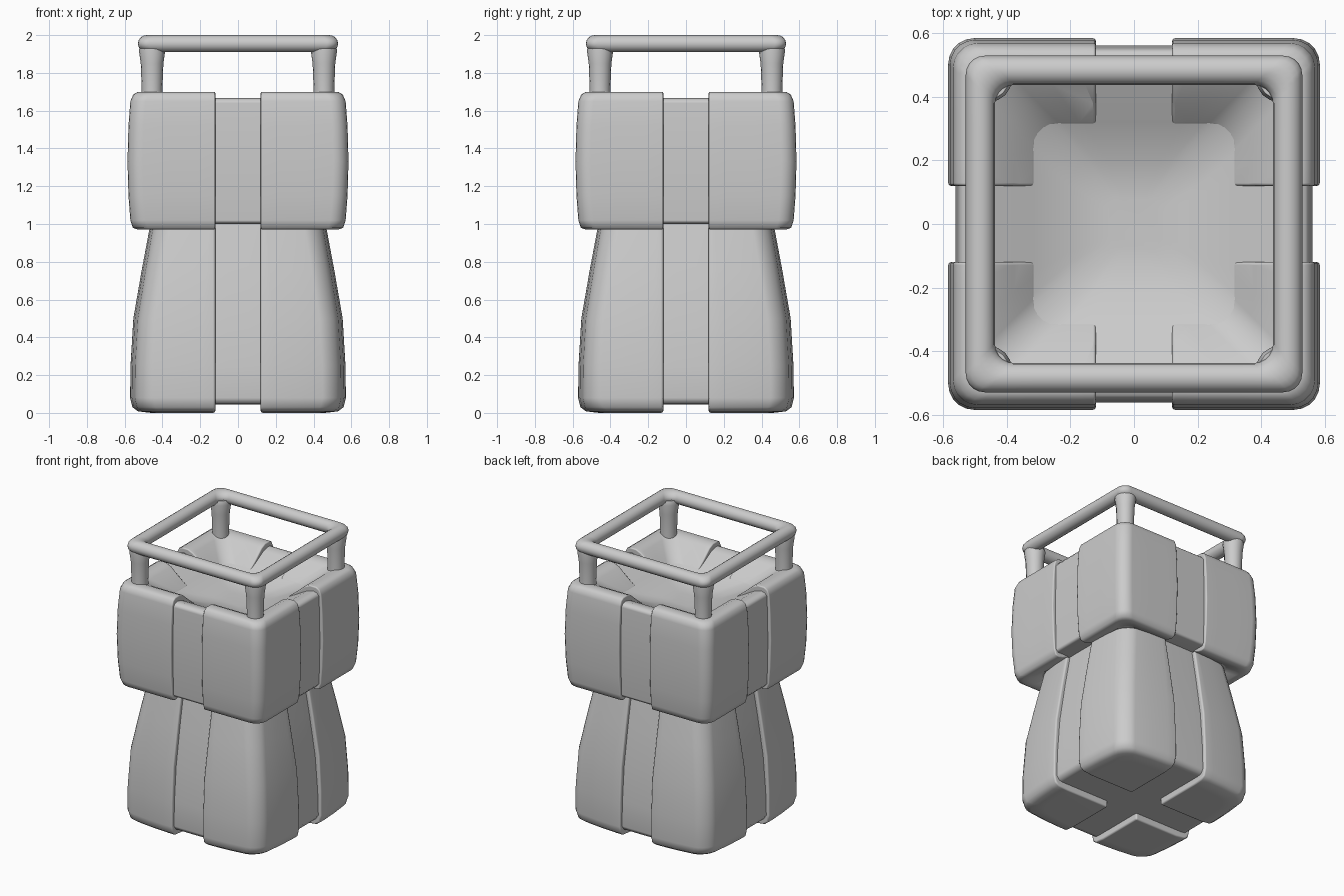
import bpy, bmesh, math
from mathutils import Vector

cube = bpy.data.objects.get("Cube")
if cube:
    bpy.data.objects.remove(cube, do_unlink=True)

GREY = (0.6, 0.6, 0.6, 1)
metal = bpy.data.materials.new("plain grey")
metal.use_nodes = True
metal.diffuse_color = GREY
metal.node_tree.nodes["Principled BSDF"].inputs["Base Color"].default_value = GREY
GAP = 0.12


def square_ring(r, corner, bow, steps=5, side=7):
    """Outline of a rounded square with half width r, its sides bowed toward the corners."""
    c = r - corner
    arc = [math.pi / 2 * i / steps for i in range(steps + 1)]
    quarter = [(c + corner * math.cos(a), c + corner * math.sin(a)) for a in arc]
    quarter += [(c * (1 - 2 * k / side), r) for k in range(1, side)]

    def pull(v, across):
        t = max(0, abs(across) / r - 0.2) / 0.8
        return v * (1 - bow * t * t)

    pts = []
    for q in range(4):
        pts += [(pull(x, y), pull(y, x)) for x, y in quarter]
        quarter = [(-y, x) for x, y in quarter]
    return pts


def skin(bm, outlines, closed=False):
    """Join equal outlines of 3D points into one surface."""
    rings = [[bm.verts.new(p) for p in outline] for outline in outlines]
    pairs = list(zip(rings, rings[1:]))
    if closed:
        pairs.append((rings[-1], rings[0]))
    else:
        bm.faces.new(rings[0][::-1])
        bm.faces.new(rings[-1])
    for low, high in pairs:
        n = len(low)
        for i in range(n):
            j = (i + 1) % n
            bm.faces.new((low[i], low[j], high[j], high[i]))
    return bm


def loft(profile, corner, closed=False, bow=0):
    """Skin rounded squares along (half width, height) pairs."""
    return skin(bmesh.new(), [[(x, y, z) for x, y in square_ring(r, min(corner, r * 0.4), bow)]
                              for r, z in profile], closed)


def finish(bm, name, mirrored=False):
    bmesh.ops.recalc_face_normals(bm, faces=bm.faces)
    mesh = bpy.data.meshes.new(name)
    bm.to_mesh(mesh)
    bm.free()
    obj = bpy.data.objects.new(name, mesh)
    bpy.context.collection.objects.link(obj)
    mesh.materials.append(metal)
    bpy.ops.object.select_all(action='DESELECT')
    obj.select_set(True)
    bpy.context.view_layer.objects.active = obj
    bpy.ops.object.shade_smooth_by_angle(angle=math.radians(60))
    if mirrored:
        mod = obj.modifiers.new("four corners", 'MIRROR')
        mod.use_axis = (True, True, False)
        mod.use_mirror_merge = False
    weighted = obj.modifiers.new("even shading", 'WEIGHTED_NORMAL')
    weighted.keep_sharp = True


def corner_pads(bm, name):
    """Keep one corner of a lofted shell, cap and round its cut sides, then mirror."""
    for axis in (Vector((1, 0, 0)), Vector((0, 1, 0))):
        geom = bm.verts[:] + bm.edges[:] + bm.faces[:]
        cut = bmesh.ops.bisect_plane(bm, geom=geom, plane_co=axis * GAP,
                                     plane_no=axis, clear_inner=True)
        edges = [e for e in cut["geom_cut"] if isinstance(e, bmesh.types.BMEdge)]
        bmesh.ops.edgenet_fill(bm, edges=edges)
    bmesh.ops.recalc_face_normals(bm, faces=bm.faces)
    sharp = [e for e in bm.edges if len(e.link_faces) == 2
             and e.calc_face_angle() > math.radians(65)]
    bmesh.ops.bevel(bm, geom=sharp, offset=0.012, segments=2, affect='EDGES',
                    profile=0.5, clamp_overlap=True)
    finish(bm, name, mirrored=True)


# Recessed lower body, seen between the lower pads
finish(loft([(0.50, 0.045), (0.53, 0.05), (0.55, 0.08), (0.545, 0.25), (0.525, 0.5),
             (0.48, 0.78), (0.43, 1.05)], 0.09, bow=0.07), "lower_core")

# Recessed upper body with the shallow basin in its top
finish(loft([(0.40, 1.0), (0.54, 1.0), (0.555, 1.02), (0.562, 1.33), (0.555, 1.64),
             (0.54, 1.66), (0.51, 1.668), (0.46, 1.655), (0.32, 1.578), (0.20, 1.535),
             (0.08, 1.515)], 0.10), "upper_core")

# Corner pads of the flared lower body
corner_pads(loft([(0.46, 0.0), (0.53, 0.008), (0.56, 0.03), (0.572, 0.08), (0.57, 0.25),
                  (0.555, 0.5), (0.51, 0.76), (0.465, 1.0)], 0.09, bow=0.07),
            "lower_corner_pads")

# Corner pads of the upper body, wrapping over the rim and fading into the basin
corner_pads(loft([(0.40, 1.02), (0.50, 0.975), (0.53, 0.97), (0.557, 0.98), (0.57, 1.02),
                  (0.58, 1.15), (0.585, 1.33), (0.58, 1.52), (0.57, 1.65), (0.555, 1.685),
                  (0.53, 1.70), (0.48, 1.70), (0.44, 1.682), (0.38, 1.63), (0.32, 1.582),
                  (0.30, 1.55), (0.30, 1.2)], 0.08, closed=True), "upper_corner_pads")

# Square top rail with a rounded section
section = [(0.484 + 0.046 * math.cos(a), 1.955 + 0.045 * math.sin(a))
           for a in (math.tau * i / 16 for i in range(16))]
finish(loft(section, 0.06, closed=True), "top_rail")

# Posts that widen slightly where they meet the rail
turns = [math.tau * i / 16 for i in range(16)]
posts = [[(0.455 + r * math.cos(a), 0.455 + r * math.sin(a), z) for a in turns]
         for r, z in ((0.058, 1.6), (0.055, 1.72), (0.06, 1.85), (0.07, 1.92), (0.06, 1.95))]
finish(skin(bmesh.new(), posts), "rail_posts", mirrored=True)
